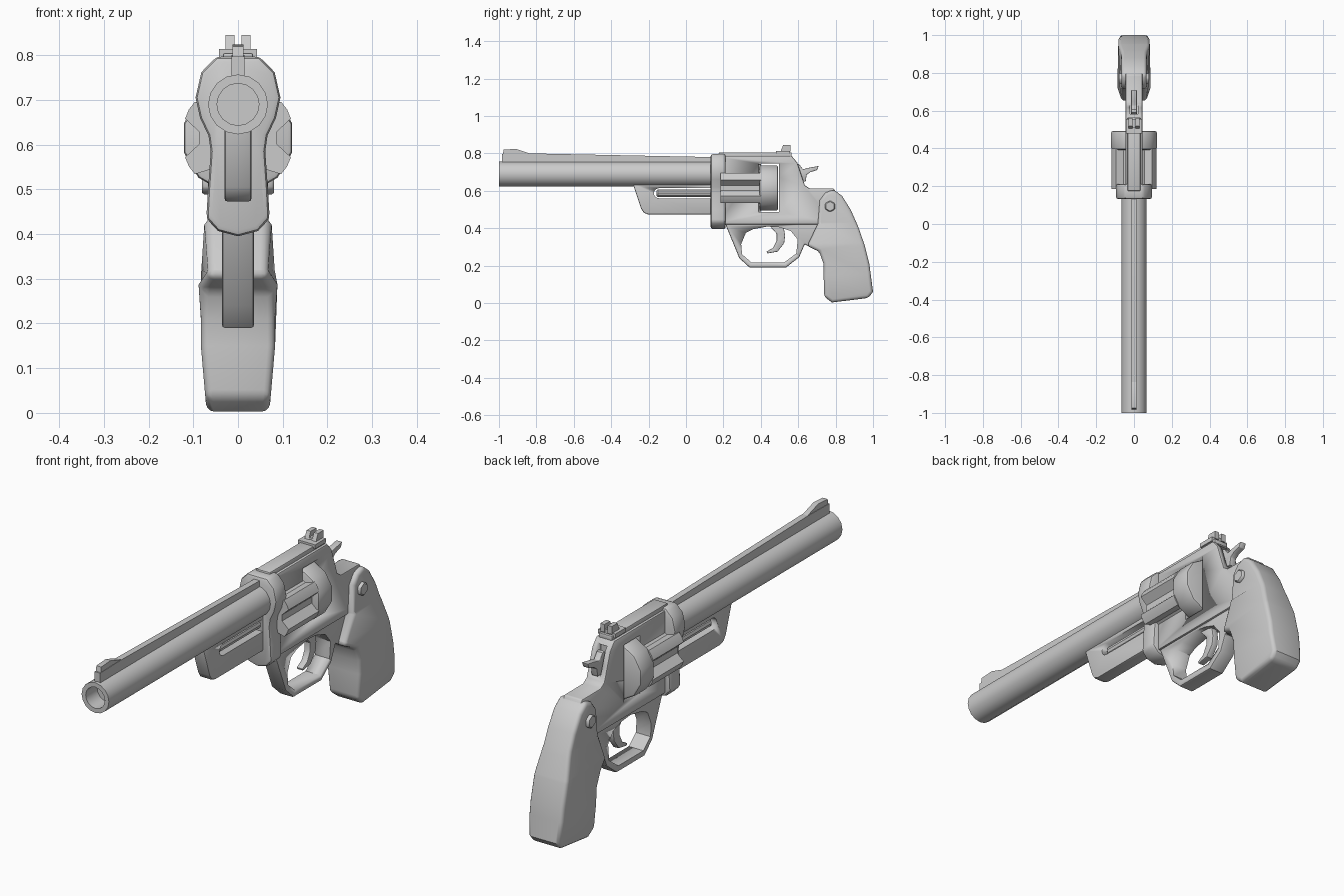
import bpy, bmesh
from math import sin, cos, pi, radians
from mathutils import Vector

if "Cube" in bpy.data.objects:
    bpy.data.objects.remove(bpy.data.objects["Cube"])


def apply(ob, kind, **props):
    bpy.context.view_layer.objects.active = ob
    m = ob.modifiers.new(kind.title(), kind)
    for k, v in props.items():
        setattr(m, k, v)
    bpy.ops.object.modifier_apply(modifier=m.name)


def finish(name, bm, bevel=0, seg=2, limit=45):
    bmesh.ops.recalc_face_normals(bm, faces=bm.faces)
    me = bpy.data.meshes.new(name)
    bm.to_mesh(me)
    bm.free()
    ob = bpy.data.objects.new(name, me)
    bpy.context.collection.objects.link(ob)
    bpy.ops.object.select_all(action='DESELECT')
    ob.select_set(True)
    bpy.context.view_layer.objects.active = ob
    if bevel:
        apply(ob, 'BEVEL', width=bevel, segments=seg, limit_method='ANGLE', angle_limit=radians(limit))
    bpy.ops.object.shade_smooth_by_angle(angle=radians(35))
    return ob


def prism_bm(pts, axis, a, b):
    """Extrude a 2D outline along x (outline y,z) or along y (outline x,z)."""
    bm = bmesh.new()
    place = (lambda p, t: (t, p[0], p[1])) if axis == 'x' else (lambda p, t: (p[0], t, p[1]))
    r0, r1 = ([bm.verts.new(place(p, t)) for p in pts] for t in (a, b))
    n = len(pts)
    bm.faces.new(r0)
    bm.faces.new(r1[::-1])
    for i in range(n):
        j = (i + 1) % n
        bm.faces.new((r0[i], r0[j], r1[j], r1[i]))
    return bm


def slab(name, pts, w, bevel=0, seg=2):
    return finish(name, prism_bm(pts, 'x', -w, w), bevel, seg)


def plate(name, pts, y0, y1, bevel=0, seg=2):
    return finish(name, prism_bm(pts, 'y', y0, y1), bevel, seg)


def box(name, x0, x1, y0, y1, z0, z1, bevel=0):
    return finish(name, prism_bm([(y0, z0), (y1, z0), (y1, z1), (y0, z1)], 'x', x0, x1), bevel)


def ring(r, n, cz=0, cx=0, phase=0):
    return [(cx + r * cos(2 * pi * (i + phase) / n), cz + r * sin(2 * pi * (i + phase) / n)) for i in range(n)]


def lathe(name, profile, cz, n=16):
    """Revolve (radius, y) points about the y axis."""
    bm = bmesh.new()
    rings = [[bm.verts.new((x, y, z)) for x, z in ring(r, n, cz)] for r, y in profile]
    for p, q in zip(rings, rings[1:]):
        for i in range(n):
            j = (i + 1) % n
            bm.faces.new((p[i], p[j], q[j], q[i]))
    bm.faces.new(rings[0])
    bm.faces.new(rings[-1])
    return finish(name, bm)


def cut(ob, cutter):
    cutter.hide_render = True
    apply(ob, 'BOOLEAN', object=cutter, operation='DIFFERENCE', solver='EXACT')
    bpy.data.objects.remove(cutter)


# barrel with recessed bore, top rib and front sight
lathe("barrel", [(.067, .16), (.067, -1), (.047, -1), (.047, -.92)], .69)
slab("barrel_rib", [(-.985, .74), (.15, .74), (.15, .78), (-.2, .787), (-.84, .80), (-.985, .797)], .014)
slab("front_sight", [(-.98, .79), (-.975, .82), (-.91, .824), (-.83, .798), (-.83, .79)], .012)

# under-barrel lug, slotted around the ejector rod
lug = slab("barrel_lug", [(-.285, .64), (-.24, .505), (-.225, .482), (-.20, .473),
                          (.15, .473), (.15, .64)], .03, .006)
slot = [(-.145 + .027 * cos(t), .587 + .027 * sin(t)) for t in [pi / 2 + pi * i / 6 for i in range(7)]]
cut(lug, slab("slot_cutter", slot + [(.13, .56), (.13, .614)], .1))
lathe("ejector_rod", [(.014, -.158), (.021, -.15), (.021, .16)], .587, 10)

# front collar of the frame
half = [(.048, .797), (.082, .762), (.095, .705), (.085, .66), (.066, .62), (.061, .585),
        (.067, .50), (.071, .435), (.045, .407)]
plate("frame_collar", half + [(0, .395)] + [(-x, z) for x, z in half[::-1]], .132, .212, .012)

# main frame with cylinder window and hammer slot
frame = slab("frame", [(.17, .787), (.565, .787), (.595, .75), (.615, .69), (.635, .63), (.66, .613), (.79, .613),
                       (.82, .56), (.80, .42), (.17, .42)], .045, .006)
cut(frame, box("window_cutter", -.2, .2, .388, .498, .487, .745))
cut(frame, box("hammer_cutter", -.021, .021, .565, .70, .645, .765))
box("top_strap", -.034, .034, .175, .565, .78, .805, .005)

# rear sight: base and mirrored prongs
box("rear_sight_base", -.042, .042, .48, .555, .795, .814)
for s, side in ((1, "right"), (-1, "left")):
    slab_bm = prism_bm([(.505, .81), (.52, .845), (.56, .845), (.56, .81)], 'x', s * .008, s * .028)
    finish("rear_sight_prong_" + side, slab_bm)
box("rear_sight_notch", -.01, .01, .51, .555, .81, .823)

# fluted cylinder front and solid rear band
flutes = []
for k in range(6):
    for deg, r in ((-9, .088), (9, .088), (20, .126), (30, .127), (40, .126)):
        a = radians(60 * k + deg)
        flutes.append((r * cos(a), .615 + r * sin(a)))
plate("cylinder_fluted", flutes, .185, .40)
plate("cylinder_band", ring(.1255, 12, .615, 0, .5), .393, .492, .01)

# trigger guard and trigger
guard = slab("trigger_guard", [(.205, .44), (.215, .41), (.285, .24), (.34, .19), (.535, .19), (.605, .245),
                               (.635, .315), (.66, .30), (.76, .29), (.76, .44)], .036, .007)
cut(guard, slab("guard_cutter", [(.295, .315), (.30, .26), (.35, .217), (.525, .217), (.59, .265), (.597, .34),
                                 (.56, .385), (.50, .405), (.44, .41), (.36, .395), (.32, .375)], .1))
slab("trigger", [(.44, .42), (.485, .37), (.485, .335), (.465, .295), (.43, .275), (.435, .265), (.49, .275),
                 (.525, .32), (.53, .36), (.52, .42)], .015, .004)

# hammer with thumb spur
slab("hammer", [(.57, .65), (.64, .65), (.645, .685), (.665, .70), (.70, .71), (.71, .733), (.65, .722),
                (.625, .715), (.605, .742), (.59, .745), (.575, .70)], .015, .003)

# grip: side outline, its width varied with height
outline = [(.705, .425), (.715, .55), (.745, .59), (.79, .607), (.835, .572), (.88, .50), (.92, .41), (.955, .31),
           (.98, .21), (1.0, .06), (.975, .027), (.78, .003), (.738, .035), (.735, .21), (.712, .275),
           (.648, .305)]
widths = [(0, .070), (.15, .083), (.32, .083), (.43, .068), (.61, .066)]


def grip_width(z):
    for (z0, w0), (z1, w1) in zip(widths, widths[1:]):
        if z <= z1:
            return w0 + (w1 - w0) * (z - z0) / (z1 - z0)
    return widths[-1][1]


bm = prism_bm(outline, 'x', -1, 1)
for z, w in widths[1:-1]:
    bmesh.ops.bisect_plane(bm, geom=bm.verts[:] + bm.edges[:] + bm.faces[:],
                           plane_co=Vector((0, 0, z)), plane_no=Vector((0, 0, 1)))
for v in bm.verts:
    front = .8 if v.co.y < .70 else 1
    v.co.x *= grip_width(v.co.z) * front
finish("grip", bm, .02, 3)

# grip screws on both sides
for s, side in ((1, "right"), (-1, "left")):
    finish("grip_screw_" + side, prism_bm(ring(.031, 6, .517, .77, .5), 'x', s * .05, s * .08), .005, 1)
